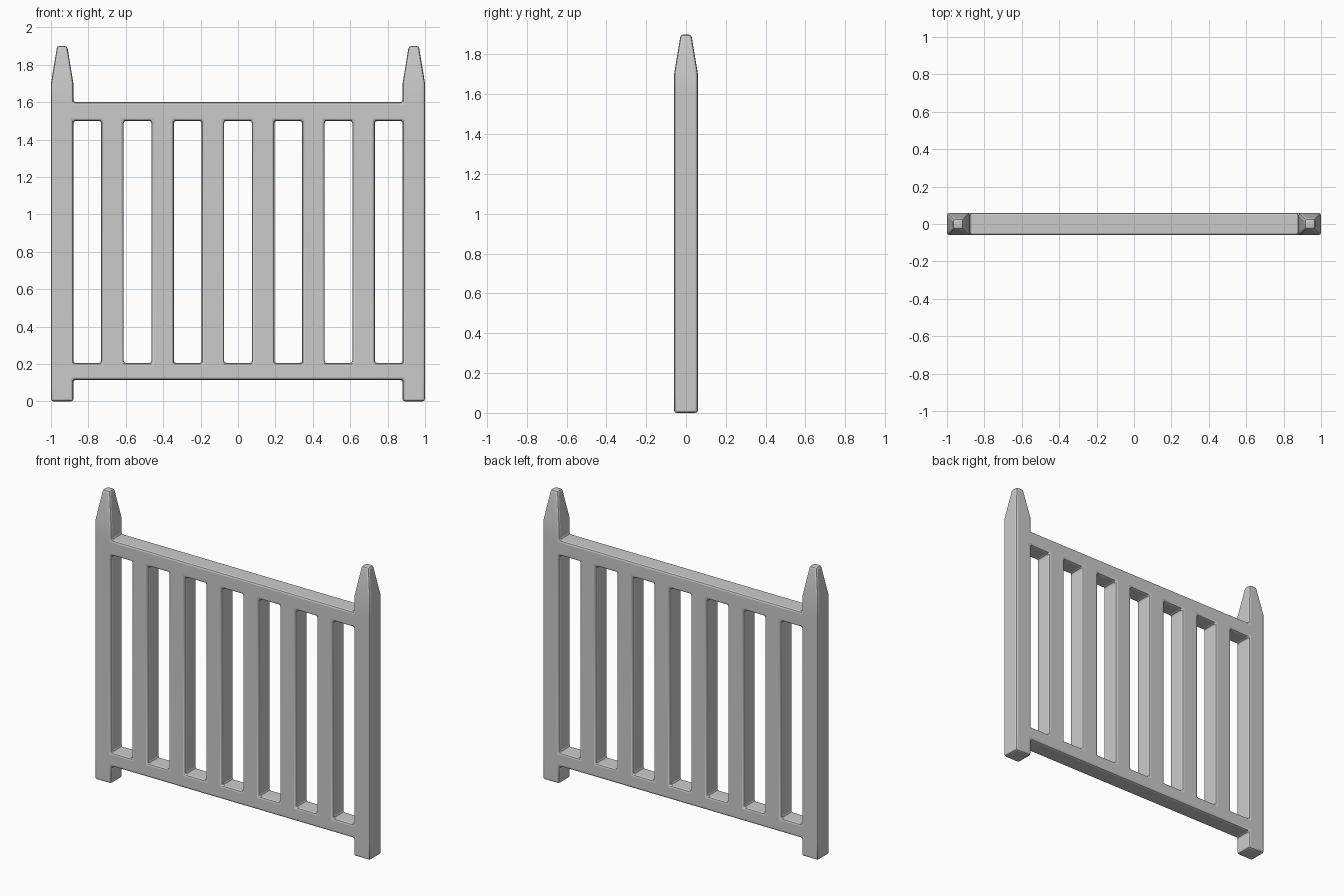
import bpy, bmesh, math
from mathutils import Vector

if "Cube" in bpy.data.objects:
    bpy.data.objects.remove(bpy.data.objects["Cube"])

HALF_DEPTH = 0.06
POST = 0.12            # post width
SLATS, SLAT = 6, 0.12  # number of slats and slat width
GAP = (2 - 2 * POST - SLATS * SLAT) / (SLATS + 1)
ZS = [0, 0.115, 0.205, 1.5, 1.6, 1.7]

# column borders alternate post/slat, gap, slat, ...
xs = [-1, -1 + POST]
for i in range(SLATS):
    xs += [xs[-1] + GAP, xs[-1] + GAP + SLAT]
xs += [1 - POST, 1]

bm = bmesh.new()
cols = len(xs) - 1


def solid(i, j):
    """Posts run full height, rails fill rows 1 and 3, slats fill row 2."""
    if i in (0, cols - 1):
        return True
    return j in (1, 3) or (j == 2 and i % 2 == 0)


# front silhouette as a sheet of cells, then extruded to thickness
grid = {}


def vert(i, j):
    if (i, j) not in grid:
        grid[i, j] = bm.verts.new((xs[i], -HALF_DEPTH, ZS[j]))
    return grid[i, j]


for i in range(cols):
    for j in range(len(ZS) - 1):
        if solid(i, j):
            bm.faces.new([vert(i, j), vert(i + 1, j), vert(i + 1, j + 1), vert(i, j + 1)])
ext = bmesh.ops.extrude_face_region(bm, geom=bm.faces[:])
for v in ext["geom"]:
    if isinstance(v, bmesh.types.BMVert):
        v.co.y = HALF_DEPTH
bmesh.ops.recalc_face_normals(bm, faces=bm.faces[:])

# tapered post points
tops = [f for f in bm.faces if f.calc_center_median().z > ZS[-1] - 1e-4]
for f in tops:
    c = f.calc_center_median()
    top = bmesh.ops.extrude_discrete_faces(bm, faces=[f])["faces"][0]
    for v in top.verts:
        v.co = Vector((c.x + math.copysign(0.027, v.co.x - c.x),
                       math.copysign(0.027, v.co.y), 1.9))

# small rounded bevel on every real edge
bm.normal_update()
sharp = [e for e in bm.edges if e.is_manifold and e.calc_face_angle() > math.radians(30)]
bmesh.ops.bevel(bm, geom=sharp, offset=0.013, offset_type='OFFSET', segments=2,
                profile=0.5, affect='EDGES', clamp_overlap=True)
bmesh.ops.recalc_face_normals(bm, faces=bm.faces[:])

me = bpy.data.meshes.new("fence_panel")
bm.to_mesh(me)
bm.free()
ob = bpy.data.objects.new("fence_panel", me)
bpy.context.collection.objects.link(ob)
bpy.context.view_layer.objects.active = ob
ob.select_set(True)
bpy.ops.object.shade_smooth_by_angle(angle=math.radians(20))
